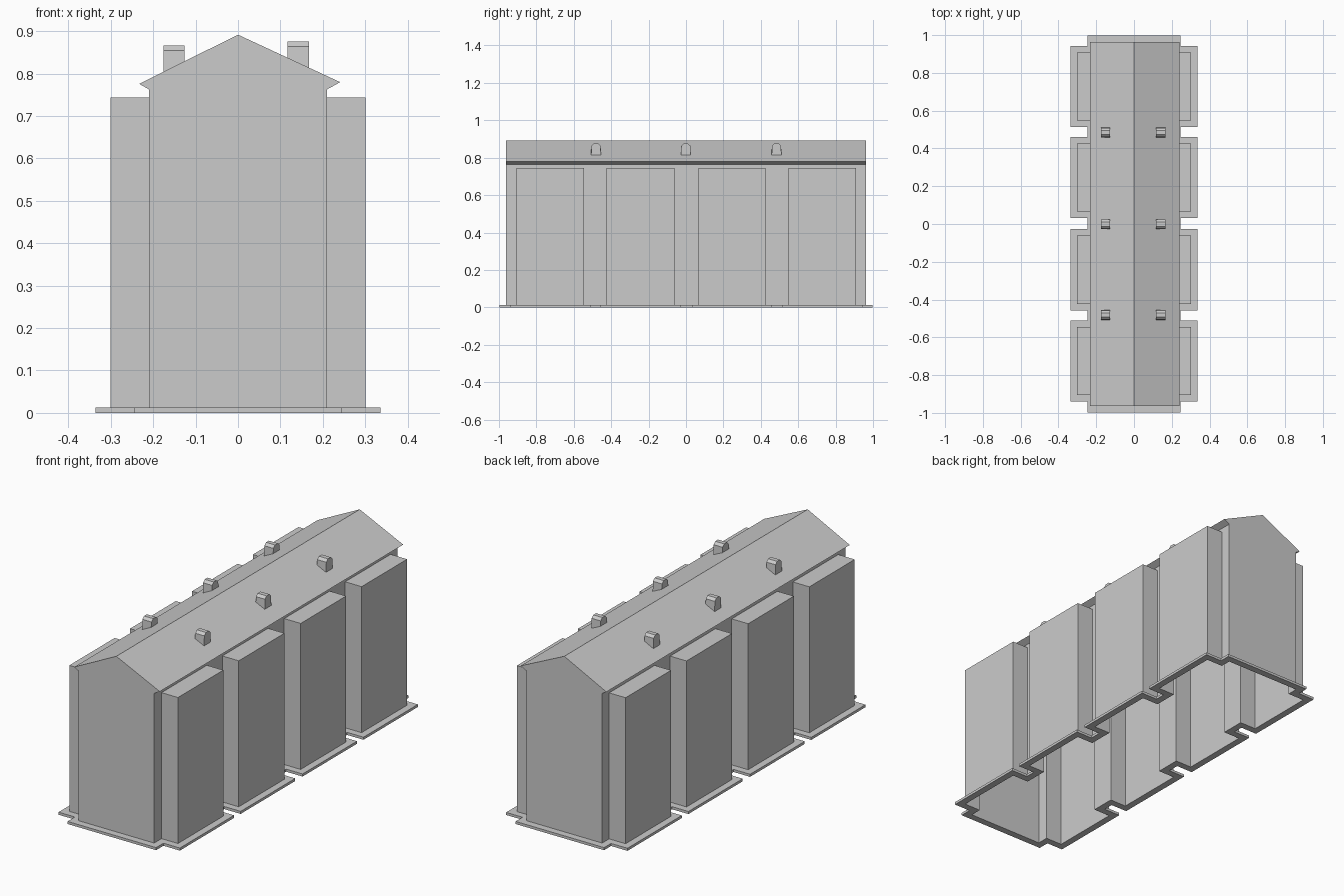
import bpy
import bmesh

if "Cube" in bpy.data.objects:
    bpy.data.objects.remove(bpy.data.objects["Cube"], do_unlink=True)

grey = bpy.data.materials.new("plain grey")
grey.use_nodes = True
grey.diffuse_color = (0.6, 0.6, 0.6, 1)
grey.node_tree.nodes["Principled BSDF"].inputs["Base Color"].default_value = (0.6, 0.6, 0.6, 1)

END, CORE, BAY = 0.963, 0.21, 0.301       # half length, core and bay half widths
BASE_TOP, BAY_TOP, WALL_TOP = 0.013, 0.744, 0.763
LIP = 0.035
RIDGE = (0, 0.892)
EAVES = {-1: (-0.233, 0.776), 1: (0.241, 0.78)}
BAYS = [(-0.905, -0.546), (-0.424, -0.062), (0.066, 0.426), (0.548, 0.908)]


def make(name, faces):
    """Build an object from faces given as point lists."""
    bm = bmesh.new()
    for pts in faces:
        bm.faces.new([bm.verts.new(p) for p in pts])
    bmesh.ops.remove_doubles(bm, verts=bm.verts, dist=0.0002)
    bmesh.ops.recalc_face_normals(bm, faces=bm.faces)
    mesh = bpy.data.meshes.new(name)
    bm.to_mesh(mesh)
    bm.free()
    mesh.materials.append(grey)
    obj = bpy.data.objects.new(name, mesh)
    bpy.context.collection.objects.link(obj)
    return obj


def plan(grow):
    """Stepped floor plan, counter-clockwise, pushed outwards by grow."""
    side = [(CORE + grow, -END - grow)]
    for a, b in BAYS:
        a, b = a - grow, b + grow
        side += [(CORE + grow, a), (BAY + grow, a), (BAY + grow, b), (CORE + grow, b)]
    side.append((CORE + grow, END + grow))
    return side + [(-x, y) for x, y in reversed(side)]


def upright(p, q, low, high):
    return [(*p, low), (*q, low), (*q, high), (*p, high)]


def loop_pairs(pts):
    return list(zip(pts, pts[1:] + pts[:1]))


# Building shell: stepped walls, gables, bay tops, roof and sloped eaves
inner, outer = plan(0), plan(LIP)
shell = [upright(p, q, 0, BAY_TOP) for p, q in loop_pairs(inner) if abs(p[1] - q[1]) > 0 or abs(p[0] + q[0]) > 0.1]
for y in (-END, END):
    profile = [(-CORE, 0), (CORE, 0), (CORE, BAY_TOP), (CORE, WALL_TOP), EAVES[1],
               RIDGE, EAVES[-1], (-CORE, WALL_TOP), (-CORE, BAY_TOP)]
    shell.append([(x, y, z) for x, z in profile])
for s in (-1, 1):
    section = [(s * CORE, BAY_TOP), (s * CORE, WALL_TOP), EAVES[s], RIDGE]
    for (x0, z0), (x1, z1) in zip(section, section[1:]):
        shell.append([(x0, -END, z0), (x0, END, z0), (x1, END, z1), (x1, -END, z1)])
    for a, b in BAYS:
        shell.append([(s * x, y, BAY_TOP) for x, y in
                      ((CORE, a), (BAY, a), (BAY, b), (CORE, b))])
make("building_shell", shell)

# Base ledge: a flat ring following the walls
ledge = []
for (p, q), (op, oq) in zip(loop_pairs(inner), loop_pairs(outer)):
    ledge.append(upright(op, oq, 0, BASE_TOP))
    ledge.append(upright(p, q, 0, BASE_TOP))
    for z in (0, BASE_TOP):
        ledge.append([(*p, z), (*q, z), (*oq, z), (*op, z)])
make("base_ledge", ledge)


# Dormers: small boxes with chamfered tops, sunk to the roof slope
def dormer(name, x_low, x_high, y, top, side):
    ex, ez = EAVES[side]

    def section(x):
        foot = RIDGE[1] + (ez - RIDGE[1]) * x / ex
        half = [(0.026, foot), (0.024, top - 0.012), (0.011, top)]
        return [(x, y + w, z) for w, z in half] + [(x, y - w, z) for w, z in reversed(half)]

    a, b = section(x_low), section(x_high)
    faces = [a, b]
    for i in range(len(a) - 1):
        faces.append([a[i], a[i + 1], b[i + 1], b[i]])
    make(name, faces)


for i, y in enumerate((-0.481, -0.001, 0.484)):
    dormer(f"left_dormer_{i + 1}", 0.117, 0.167, y, 0.876, 1)
    dormer(f"right_dormer_{i + 1}", -0.176, -0.126, y, 0.867, -1)
